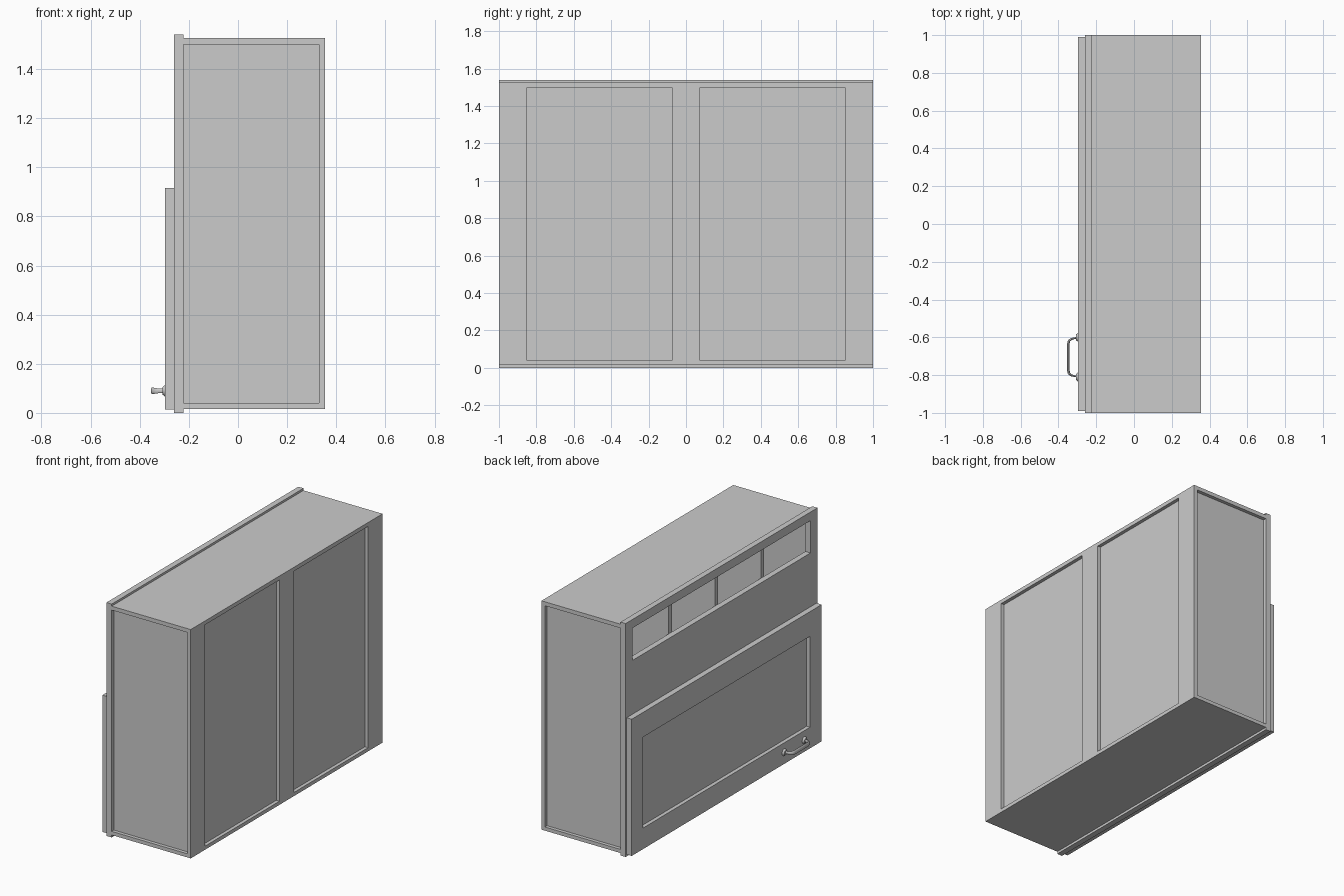
import bpy, bmesh, math
from mathutils import Matrix

cube = bpy.data.objects.get("Cube")
if cube:
    bpy.data.objects.remove(cube, do_unlink=True)

grey = bpy.data.materials.new("plain grey")
grey.use_nodes = True
grey.diffuse_color = (0.6, 0.6, 0.6, 1)
grey.node_tree.nodes["Principled BSDF"].inputs["Base Color"].default_value = (0.6, 0.6, 0.6, 1)


def add_object(name, bm):
    mesh = bpy.data.meshes.new(name)
    bm.to_mesh(mesh)
    bm.free()
    mesh.materials.append(grey)
    obj = bpy.data.objects.new(name, mesh)
    bpy.context.collection.objects.link(obj)
    return obj


def activate(obj):
    bpy.ops.object.select_all(action='DESELECT')
    obj.select_set(True)
    bpy.context.view_layer.objects.active = obj


def box(name, x, y, z, cuts=()):
    """Box from axis ranges, with box-shaped holes cut out of it."""
    bm = bmesh.new()
    bmesh.ops.create_cube(bm, size=1)
    for v in bm.verts:
        for i, (lo, hi) in enumerate((x, y, z)):
            v.co[i] = lo if v.co[i] < 0 else hi
    obj = add_object(name, bm)
    for cut in cuts:
        cutter = box("cutter", *cut)
        cutter.hide_render = True
        mod = obj.modifiers.new("cut", 'BOOLEAN')
        mod.operation = 'DIFFERENCE'
        mod.solver = 'EXACT'
        mod.object = cutter
        activate(obj)
        bpy.ops.object.modifier_apply(modifier=mod.name)
        bpy.data.objects.remove(cutter, do_unlink=True)
    return obj


# Carcass: hollow inside, recessed panels on both ends and the back
inner_z = (0.04, 1.5)
box("carcass", (-0.222, 0.355), (-1, 1), (0.016, 1.526), [
    ((-0.4, 0.305), (-0.95, 0.95), inner_z),
    ((-0.4, 0.33), (0.977, 1.2), inner_z),
    ((-0.4, 0.33), (-1.2, -0.977), inner_z),
    ((0.332, 0.6), (0.075, 0.85), inner_z),
    ((0.332, 0.6), (-0.85, -0.075), inner_z),
])

# Face frame with the long upper slot and the door opening
box("face_frame", (-0.26, -0.222), (-1, 1), (0, 1.54), [
    ((-0.4, 0), (-0.927, 0.927), (1.27, 1.483)),
    ((-0.4, 0), (-0.927, 0.927), (0.06, 0.85)),
])

# Shelf and upright dividers behind the slot
box("shelf", (-0.222, 0.31), (-0.96, 0.96), (0.9, 0.925))
for i, y in enumerate((-0.48, 0, 0.48)):
    box(f"divider_{i + 1}", (-0.222, 0.31), (y - 0.017, y + 0.017), (0.92, 1.505))

# Door with a recessed centre panel
box("door", (-0.297, -0.26), (-0.99, 0.99), (0.013, 0.915), [
    ((-0.5, -0.272), (-0.87, 0.87), (0.152, 0.752)),
])

# Handle: flattened bar with rounded corners and narrower legs
path = [(-0.297, -0.602, 0.7), (-0.312, -0.604, 0.65), (-0.332, -0.609, 0.75),
        (-0.344, -0.618, 0.9), (-0.348, -0.636, 1), (-0.348, -0.705, 1)]
path += [(x, -1.41 - y, r) for x, y, r in reversed(path[:-1])]
curve = bpy.data.curves.new("handle", 'CURVE')
curve.dimensions = '3D'
curve.bevel_depth = 0.007
curve.bevel_resolution = 3
curve.use_fill_caps = True
spline = curve.splines.new('POLY')
spline.points.add(len(path) - 1)
for point, (x, y, r) in zip(spline.points, path):
    point.co = (x, y, 0, 1)
    point.radius = r
curve.materials.append(grey)
handle = bpy.data.objects.new("handle", curve)
bpy.context.collection.objects.link(handle)
handle.location.z = 0.09
handle.scale.z = 2.1
activate(handle)
bpy.ops.object.convert(target='MESH')
bpy.ops.object.shade_smooth_by_angle(angle=math.radians(40))

# Round feet where the handle meets the door
for name, y in (("handle_foot_left", -0.6), ("handle_foot_right", -0.81)):
    bm = bmesh.new()
    bmesh.ops.create_cone(bm, cap_ends=True, segments=20, radius1=0.024, radius2=0.015, depth=0.012,
                          matrix=Matrix.Translation((-0.302, y, 0.09)) @ Matrix.Rotation(-math.pi / 2, 4, 'Y'))
    foot = add_object(name, bm)
    activate(foot)
    bpy.ops.object.shade_smooth_by_angle(angle=math.radians(40))
